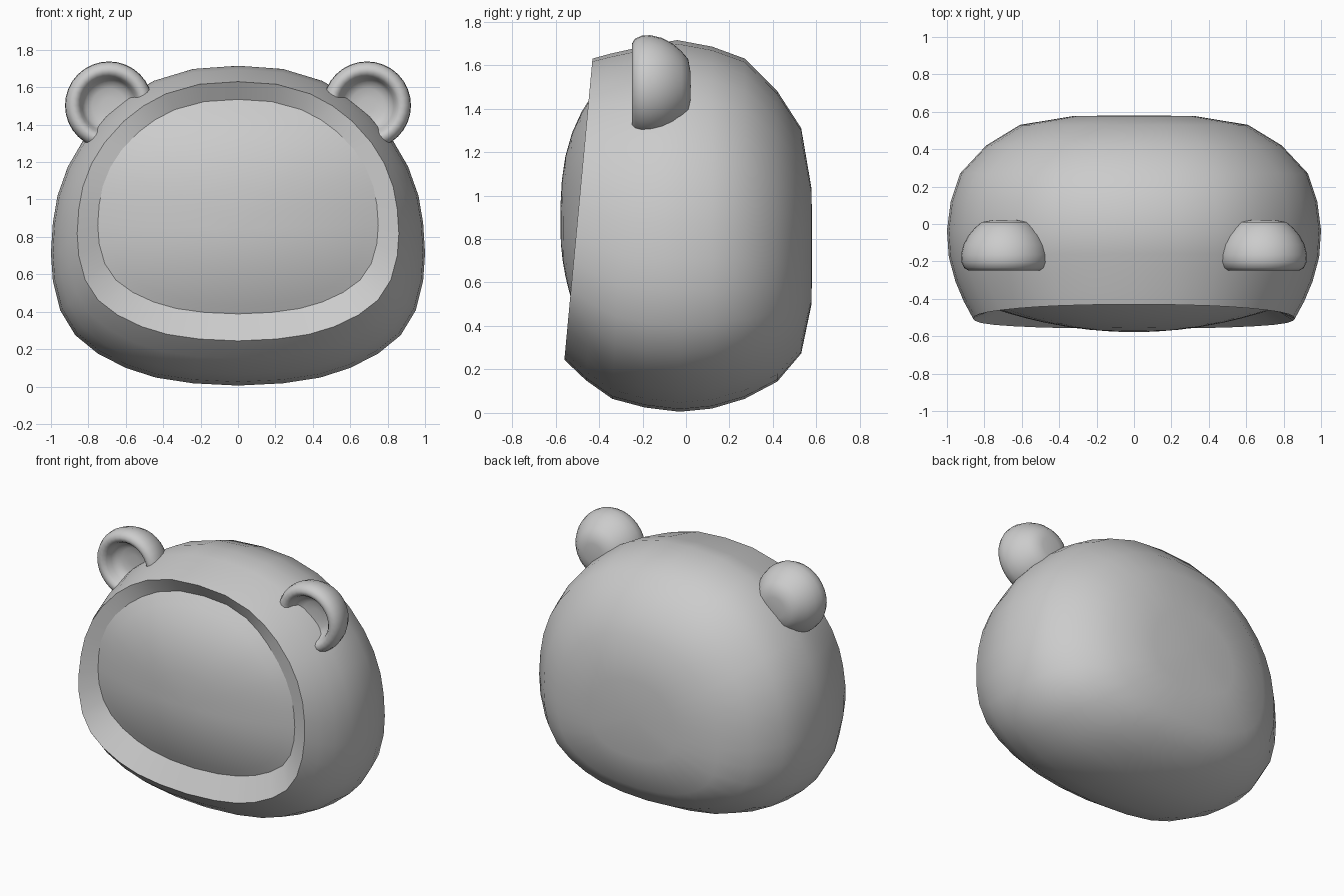
import bpy, bmesh, math

if "Cube" in bpy.data.objects:
    bpy.data.objects.remove(bpy.data.objects["Cube"])

# Normalised half outline of the head, bottom to top (half width, height)
HALF = [(0, .003), (.24, .01), (.44, .028), (.6, .058), (.75, .103), (.87, .16), (.95, .237),
        (.99, .33), (1, .415), (.99, .51), (.965, .595), (.91, .685), (.83, .765), (.71, .848),
        (.59, .906), (.45, .953), (.24, .99), (0, 1)]
OUTLINE = HALF + [(-x, z) for x, z in reversed(HALF[1:-1])]


def ring(w, z0, z1):
    return [(x * w, z0 + t * (z1 - z0)) for x, t in OUTLINE]


def tilted(yb, yt, w, z0, z1):
    return [(x, yb + (yt - yb) * (z - z0) / (z1 - z0), z) for x, z in ring(w, z0, z1)]


def loft(name, rings, start=None, end=None, angle=40):
    bm = bmesh.new()
    loops = [[bm.verts.new(p) for p in r] for r in rings]
    n = len(loops[0])
    for a, b in zip(loops, loops[1:]):
        for i in range(n):
            j = (i + 1) % n
            bm.faces.new((a[i], a[j], b[j], b[i]))
    for tip, loop in ((start, loops[0]), (end, loops[-1])):
        if tip:
            v = bm.verts.new(tip)
            for i in range(n):
                bm.faces.new((loop[i], loop[(i + 1) % n], v))
    bmesh.ops.recalc_face_normals(bm, faces=bm.faces)
    # open sheets: make sure they look toward the front
    if name == "face_panel" and sum(f.normal.y for f in bm.faces) > 0:
        bmesh.ops.reverse_faces(bm, faces=bm.faces)
    me = bpy.data.meshes.new(name)
    bm.to_mesh(me)
    bm.free()
    ob = bpy.data.objects.new(name, me)
    bpy.context.collection.objects.link(ob)
    bpy.ops.object.select_all(action='DESELECT')
    ob.select_set(True)
    bpy.context.view_layer.objects.active = ob
    bpy.ops.object.shade_smooth_by_angle(angle=math.radians(angle))
    return ob


def face_y(x, z):
    d = z - .85
    b = .2 * (d / .68) ** 3 if d > 0 else .1 * (d / .46) ** 2
    return -.578 + .125 * (x / .75) ** 2 + b


# Hood shell: rings from back to the tilted front rim, then the bevelled lip
rings = [tilted(*r) for r in [
    (.578, .578, .32, .5, 1.03), (.53, .53, .61, .27, 1.31), (.42, .42, .79, .14, 1.48),
    (.27, .27, .93, .06, 1.63), (.12, .12, .98, .015, 1.685), (-.03, -.04, 1, 0, 1.715),
    (-.19, -.16, .99, .02, 1.695), (-.34, -.26, .955, .06, 1.672),
    (-.46, -.35, .91, .145, 1.652), (-.56, -.43, .86, .24, 1.63)]]
opening = ring(.75, .385, 1.535)
rings.append([(x, face_y(x, z), z) for x, z in opening])
loft("hood_shell", rings, start=(0, .58, .77))

# Bulging face panel inside the opening
face = []
for s in (1, .9, .78, .64, .48, .32, .16):
    pts = [(x * s, .85 + (z - .85) * s) for x, z in opening]
    face.append([(x, face_y(x, z), z) for x, z in pts])
loft("face_panel", face, end=(0, face_y(0, .85), .85))

# Cupped ears: a profile (radius, y) turned about the y axis, one each side
EAR = [(.07, .02), (.125, .01), (.16, -.02), (.195, -.06), (.222, -.11), (.235, -.165),
       (.232, -.205), (.218, -.235), (.195, -.249), (.172, -.245), (.155, -.225),
       (.143, -.19), (.125, -.16), (.09, -.145), (.04, -.14)]
for side, label in ((-1, "left"), (1, "right")):
    cx, cz, n = side * .69, 1.503, 32
    ear = [[(cx + r * math.cos(2 * math.pi * i / n), y, cz + r * math.sin(2 * math.pi * i / n))
            for i in range(n)] for r, y in EAR]
    loft("ear_" + label, ear, start=(cx, .022, cz), end=(cx, -.14, cz), angle=60)
